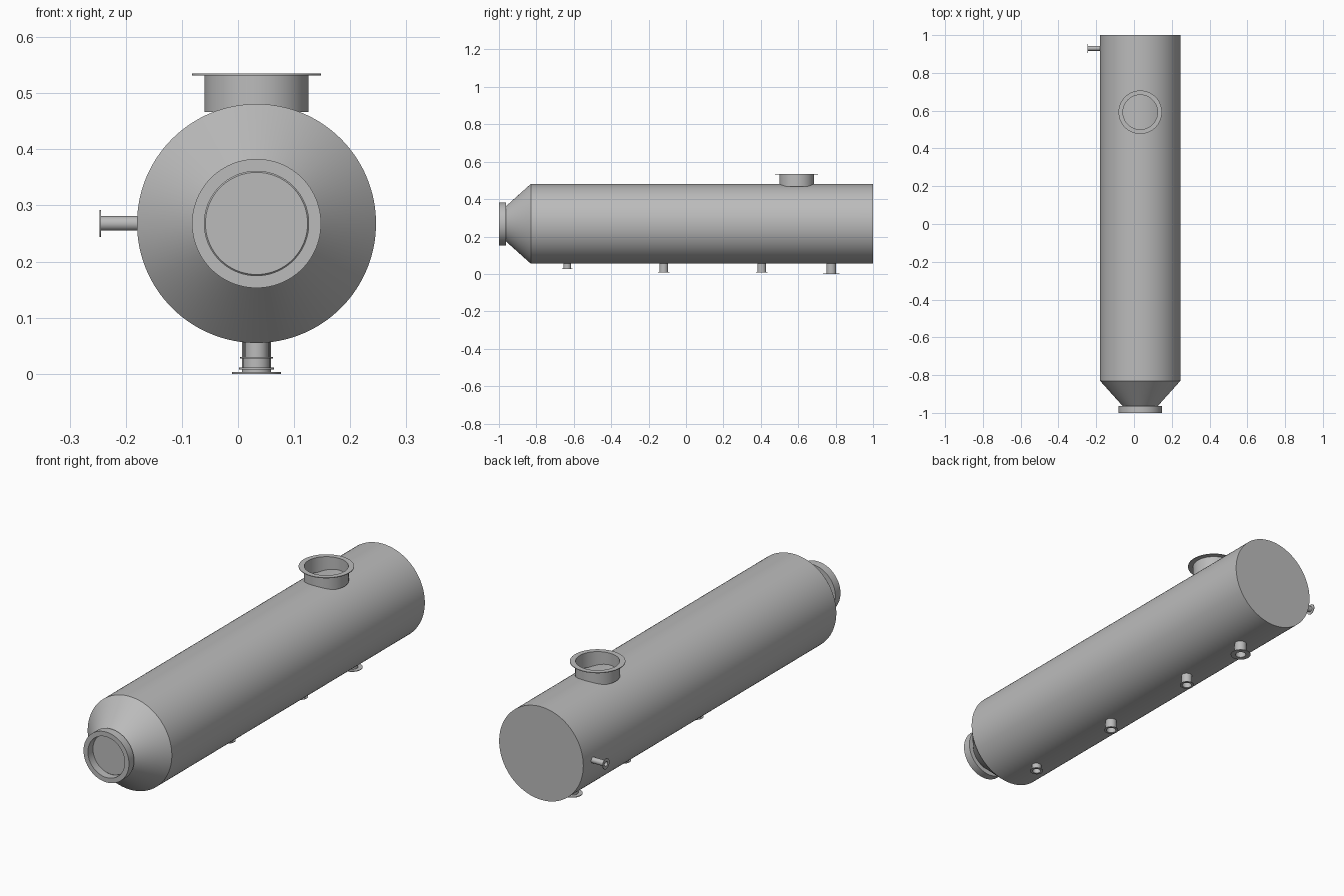
import bpy
import bmesh
import math
from mathutils import Vector

if "Cube" in bpy.data.objects:
    bpy.data.objects.remove(bpy.data.objects["Cube"], do_unlink=True)

# Single painted steel colour
STEEL = (0.5, 0.5, 0.5, 1.0)
steel = bpy.data.materials.new("grey steel")
steel.use_nodes = True
steel.diffuse_color = STEEL
steel.node_tree.nodes["Principled BSDF"].inputs["Base Color"].default_value = STEEL

AXIS_X, AXIS_Z = 0.033, 0.268
SHELL_R = 0.213


def lathe(name, profile, origin, direction, closed=False, segments=96):
    """Spin (radius, distance) points about an axis that starts at origin."""
    bm = bmesh.new()
    verts = [bm.verts.new((r, 0, d)) for r, d in profile]
    pairs = list(zip(verts, verts[1:]))
    if closed:
        pairs.append((verts[-1], verts[0]))
    edges = [bm.edges.new(p) for p in pairs]
    bmesh.ops.spin(bm, geom=verts + edges, cent=(0, 0, 0), axis=(0, 0, 1),
                   angle=math.tau, steps=segments, use_duplicate=False)
    bmesh.ops.remove_doubles(bm, verts=bm.verts, dist=1e-5)
    bmesh.ops.recalc_face_normals(bm, faces=bm.faces)
    mesh = bpy.data.meshes.new(name)
    bm.to_mesh(mesh)
    bm.free()
    mesh.materials.append(steel)
    obj = bpy.data.objects.new(name, mesh)
    obj.location = origin
    obj.rotation_euler = Vector(direction).to_track_quat('Z', 'Y').to_euler()
    bpy.context.collection.objects.link(obj)
    bpy.ops.object.select_all(action='DESELECT')
    obj.select_set(True)
    bpy.context.view_layer.objects.active = obj
    bpy.ops.object.shade_smooth_by_angle(angle=math.radians(25))
    return obj


def nozzle(name, origin, direction, length, pipe_r, bore_r, flange_r, thick=0.003):
    """Open pipe with a thin flange on its outer end."""
    neck = length - thick
    profile = [(bore_r, 0), (pipe_r, 0), (pipe_r, neck), (flange_r, neck),
               (flange_r, length), (bore_r, length)]
    return lathe(name, profile, origin, direction, closed=True, segments=64)


# Vessel shell with flat rear head and conical front
lathe("vessel_shell",
      [(0, 0), (SHELL_R, 0), (SHELL_R, 1.83), (0.091, 1.966), (0, 1.966)],
      (AXIS_X, 1, AXIS_Z), (0, -1, 0), segments=128)

# Front inlet ring
lathe("front_ring",
      [(0.093, 0), (0.115, 0), (0.115, 0.037), (0.093, 0.037)],
      (AXIS_X, -0.963, AXIS_Z), (0, -1, 0), closed=True)

# Large top nozzle
nozzle("top_nozzle", (AXIS_X, 0.592, 0.467), (0, 0, 1), 0.068, 0.093, 0.0915, 0.115)

# Small side nozzle on the right
nozzle("side_nozzle", (-0.17, 0.93, AXIS_Z), (-1, 0, 0), 0.077, 0.013, 0.011, 0.024)

# Row of drain nozzles underneath: y, lower end, pipe radius, flange radius
drains = [(-0.635, 0.027, 0.021, 0.029), (-0.119, 0.008, 0.024, 0.031),
          (0.405, 0.008, 0.024, 0.031), (0.777, 0.0, 0.026, 0.044)]
for i, (y, low, pipe_r, flange_r) in enumerate(drains, 1):
    top = 0.065
    nozzle(f"drain_nozzle_{i}", (AXIS_X, y, top), (0, 0, -1), top - low,
           pipe_r, pipe_r - 0.003, flange_r)
